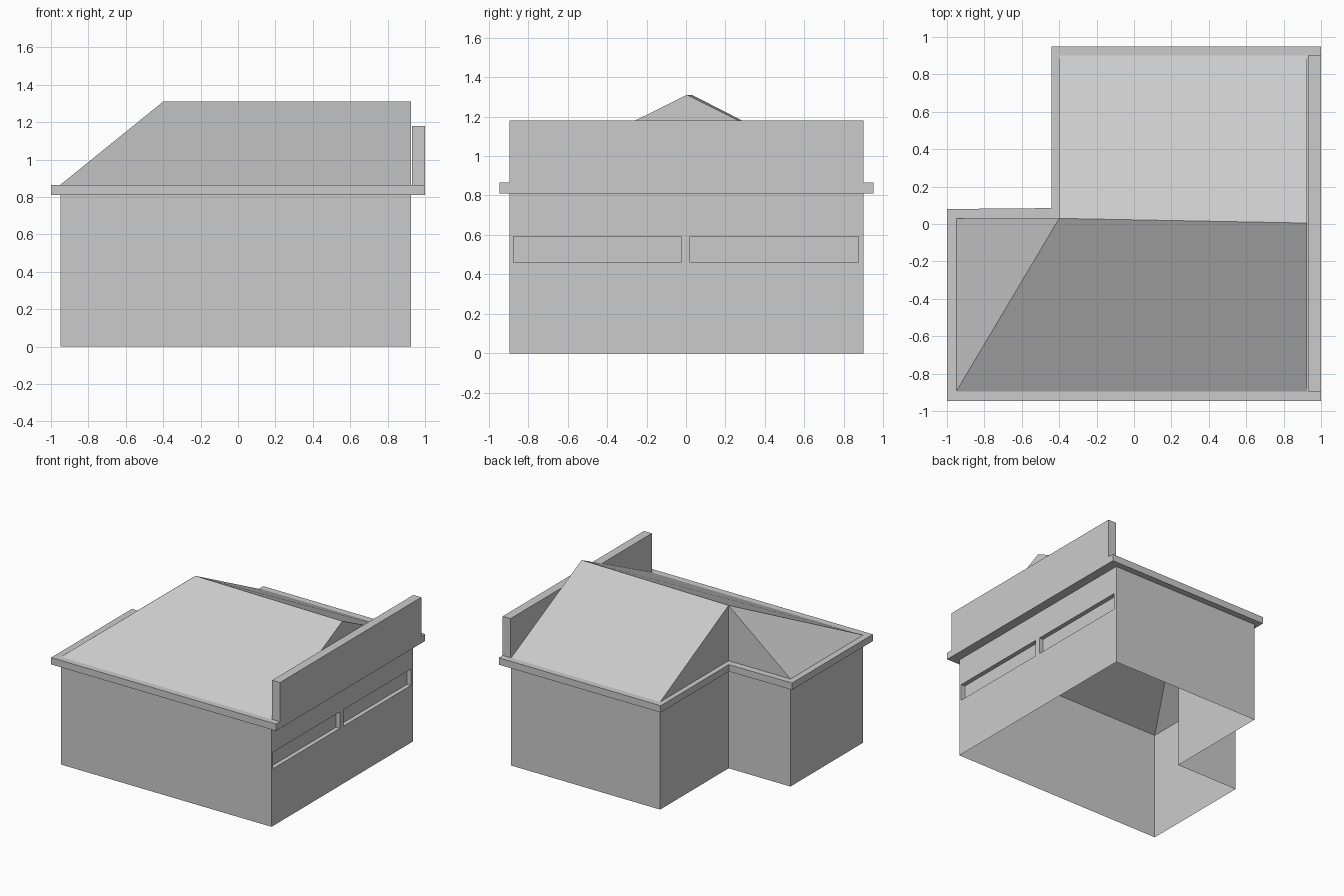
import bpy

if "Cube" in bpy.data.objects:
    bpy.data.objects.remove(bpy.data.objects["Cube"])

WALL_TOP, EAVE_TOP, RIDGE = 0.81, 0.865, 1.31
# counter-clockwise L-shaped outlines, starting at the front left corner
INNER = [(-0.95, -0.895), (0.925, -0.895), (0.925, 0.9), (-0.4, 0.9), (-0.4, 0.03), (-0.95, 0.03)]
OUTER = [(-1, -0.945), (1, -0.945), (1, 0.95), (-0.44, 0.95), (-0.44, 0.085), (-1, 0.08)]


def make(name, faces):
    """Build a flat-shaded object from a list of faces given as corner points."""
    verts, index, polys = [], {}, []
    for face in faces:
        poly = []
        for p in face:
            key = tuple(round(c, 5) for c in p)
            if key not in index:
                index[key] = len(verts)
                verts.append(key)
            poly.append(index[key])
        polys.append(poly)
    mesh = bpy.data.meshes.new(name)
    mesh.from_pydata(verts, [], polys)
    mesh.update()
    ob = bpy.data.objects.new(name, mesh)
    bpy.context.collection.objects.link(ob)
    return ob


def band(lower, z0, upper, z1):
    """Quads joining one outline at z0 to another at z1."""
    n = len(lower)
    return [[(*lower[i], z0), (*lower[(i + 1) % n], z0),
             (*upper[(i + 1) % n], z1), (*upper[i], z1)] for i in range(n)]


# outer walls, leaving out the right side
walls = band(INNER, 0, INNER, WALL_TOP)
del walls[1]
make("walls", walls)

# right wall with two long recessed windows
x, xr = 0.925, 0.89
ys = [-0.895, -0.875, -0.025, 0.02, 0.875, 0.9]
zs = [0, 0.46, 0.592, WALL_TOP]
faces = []
for i in range(5):
    for j in range(3):
        ring = [(ys[i], zs[j]), (ys[i + 1], zs[j]), (ys[i + 1], zs[j + 1]), (ys[i], zs[j + 1])]
        if j == 1 and i in (1, 3):
            faces.append([(xr, *p) for p in ring])
            for k in range(4):
                a, b = ring[k], ring[(k + 1) % 4]
                faces.append([(x, *a), (x, *b), (xr, *b), (xr, *a)])
        else:
            faces.append([(x, *p) for p in ring])
make("right_wall_with_windows", faces)

# eave ring: soffit, fascia, top and inner edge
make("eaves", band(INNER, WALL_TOP, OUTER, WALL_TOP)
     + band(OUTER, WALL_TOP, OUTER, EAVE_TOP)
     + band(OUTER, EAVE_TOP, INNER, EAVE_TOP)
     + band(INNER, EAVE_TOP, INNER, WALL_TOP))

# roof: front and back slopes, left hip, and three upright ends
fl, fr, br, bl, notch, lb = [(*p, EAVE_TOP) for p in INNER]
peak, end = (-0.4, 0.03, RIDGE), (0.925, 0.005, RIDGE)
make("roof", [[fl, fr, end, peak], [br, bl, peak, end], [fl, peak, lb],
              [fr, br, end], [bl, notch, peak], [notch, lb, peak]])

# parapet along the right edge
base = [(0.93, -0.895), (1, -0.895), (1, 0.9), (0.93, 0.9)]
make("parapet", band(base, EAVE_TOP, base, 1.18) + [[(*p, 1.18) for p in base]])
